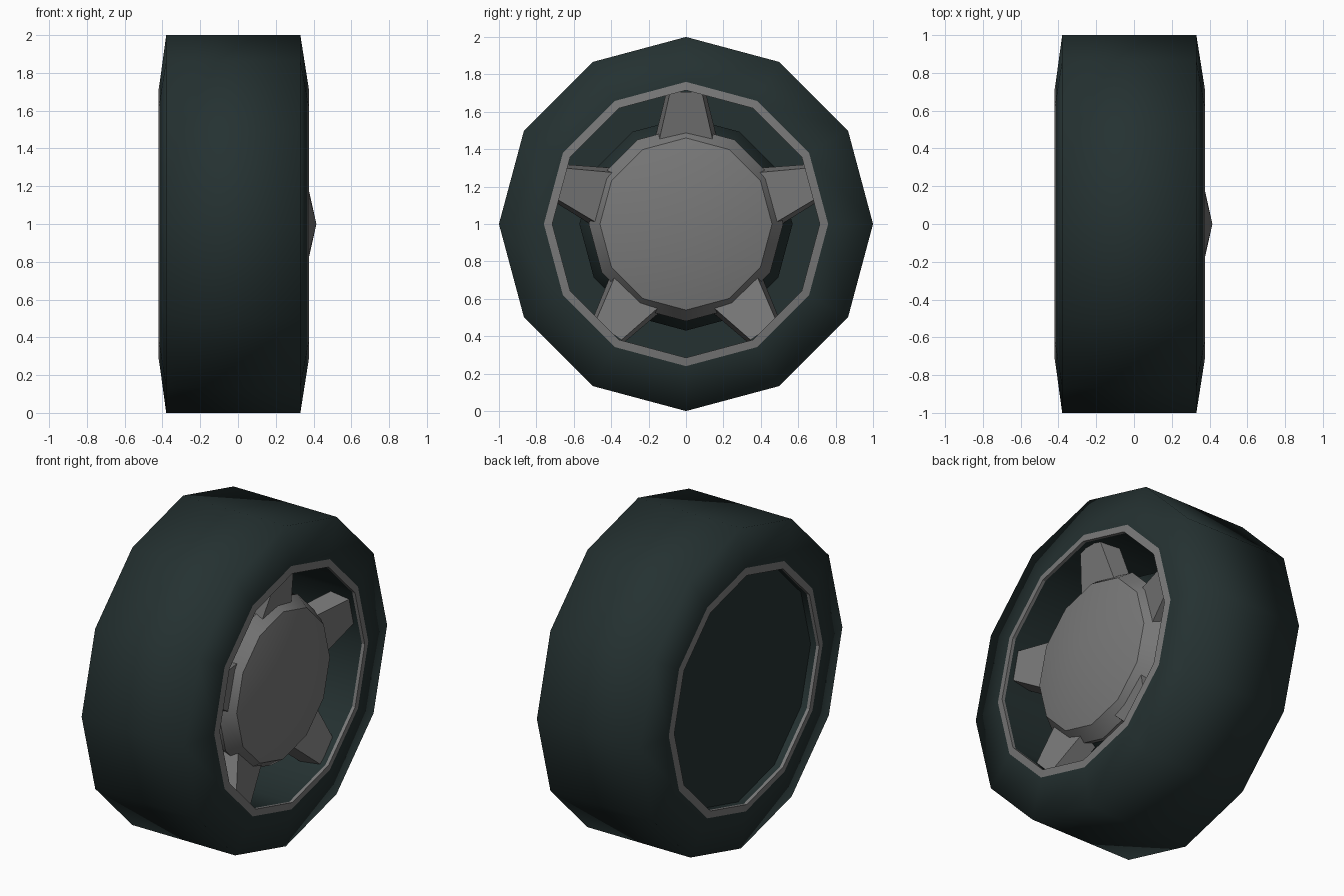
import bpy, bmesh, math

if "Cube" in bpy.data.objects:
    bpy.data.objects.remove(bpy.data.objects["Cube"])

SIDES = 12


def material(name, rgb):
    m = bpy.data.materials.new(name)
    m.diffuse_color = (*rgb, 1)
    m.use_nodes = True
    m.node_tree.nodes["Principled BSDF"].inputs["Base Color"].default_value = m.diffuse_color
    return m


RUBBER = material("dark rubber", (0.018, 0.031, 0.031))
METAL = material("grey metal", (0.19, 0.19, 0.19))


def finish(name, bm, mat, smooth_angle):
    bmesh.ops.remove_doubles(bm, verts=bm.verts, dist=1e-5)
    me = bpy.data.meshes.new(name)
    bm.to_mesh(me)
    bm.free()
    me.materials.append(mat)
    ob = bpy.data.objects.new(name, me)
    bpy.context.collection.objects.link(ob)
    bpy.ops.object.select_all(action='DESELECT')
    ob.select_set(True)
    bpy.context.view_layer.objects.active = ob
    if smooth_angle:
        bpy.ops.object.shade_smooth_by_angle(angle=math.radians(smooth_angle))
    return ob


def lathe(name, profile, mat, smooth_angle=40):
    """Revolve (x, radius) points, listed front to back, around the axle."""
    bm = bmesh.new()
    rings = []
    for x, r in profile:
        rings.append([bm.verts.new((x, r * math.sin(a), 1 + r * math.cos(a)))
                      for a in (math.tau * i / SIDES for i in range(SIDES))]
                     if r > 0 else [bm.verts.new((x, 0, 1))] * SIDES)
    for a, b in zip(rings, rings[1:]):
        for i in range(SIDES):
            j = (i + 1) % SIDES
            vs = list(dict.fromkeys((a[i], b[i], b[j], a[j])))
            bm.faces.new(vs)
    return finish(name, bm, mat, smooth_angle)


# Tyre: tread and both sidewalls
lathe("tyre", [(.368, .76), (.33, 1), (-.38, 1), (-.413, .76)], RUBBER, 120)

# Rim lips on both faces
lathe("front_rim", [(.355, .715), (.375, .715), (.368, .76)], METAL, 20)
lathe("back_rim", [(-.413, .76), (-.42, .715), (-.40, .715)], METAL, 20)

# Dark well inside the rim, closed by a recessed back plate
lathe("wheel_well", [(-.35, 0), (-.35, .715), (.355, .715)], RUBBER)
lathe("back_plate", [(-.40, .715), (-.36, .715), (-.36, 0)], RUBBER)

# Hub: shallow cone cap with a bevelled edge, dark drum behind it
lathe("hub", [(.415, 0), (.313, .46), (.23, .52), (.15, .50), (.15, 0)], METAL, 32)
lathe("brake_drum", [(.20, .50), (.08, .57), (.02, .57), (.02, 0)], RUBBER)

# Five tapered spokes between the hub and the rim
bm = bmesh.new()
for k in range(5):
    a = math.tau * k / 5
    c, s = math.cos(a), math.sin(a)

    def vert(x, r, w):
        return bm.verts.new((x, r * s + w * c, 1 + r * c - w * s))

    loops = []
    for r, xf, xb, wf, wb in ((.44, .265, .15, .145, .17), (.705, .325, .20, .085, .105)):
        loops.append([vert(xf, r, -wf), vert(xf, r, wf), vert(xb, r, wb), vert(xb, r, -wb)])
    inner, outer = loops
    for i in range(4):
        j = (i + 1) % 4
        bm.faces.new((inner[i], inner[j], outer[j], outer[i]))
    bm.faces.new(inner[::-1])
    bm.faces.new(outer)
bmesh.ops.recalc_face_normals(bm, faces=bm.faces)
finish("spokes", bm, METAL, 0)
